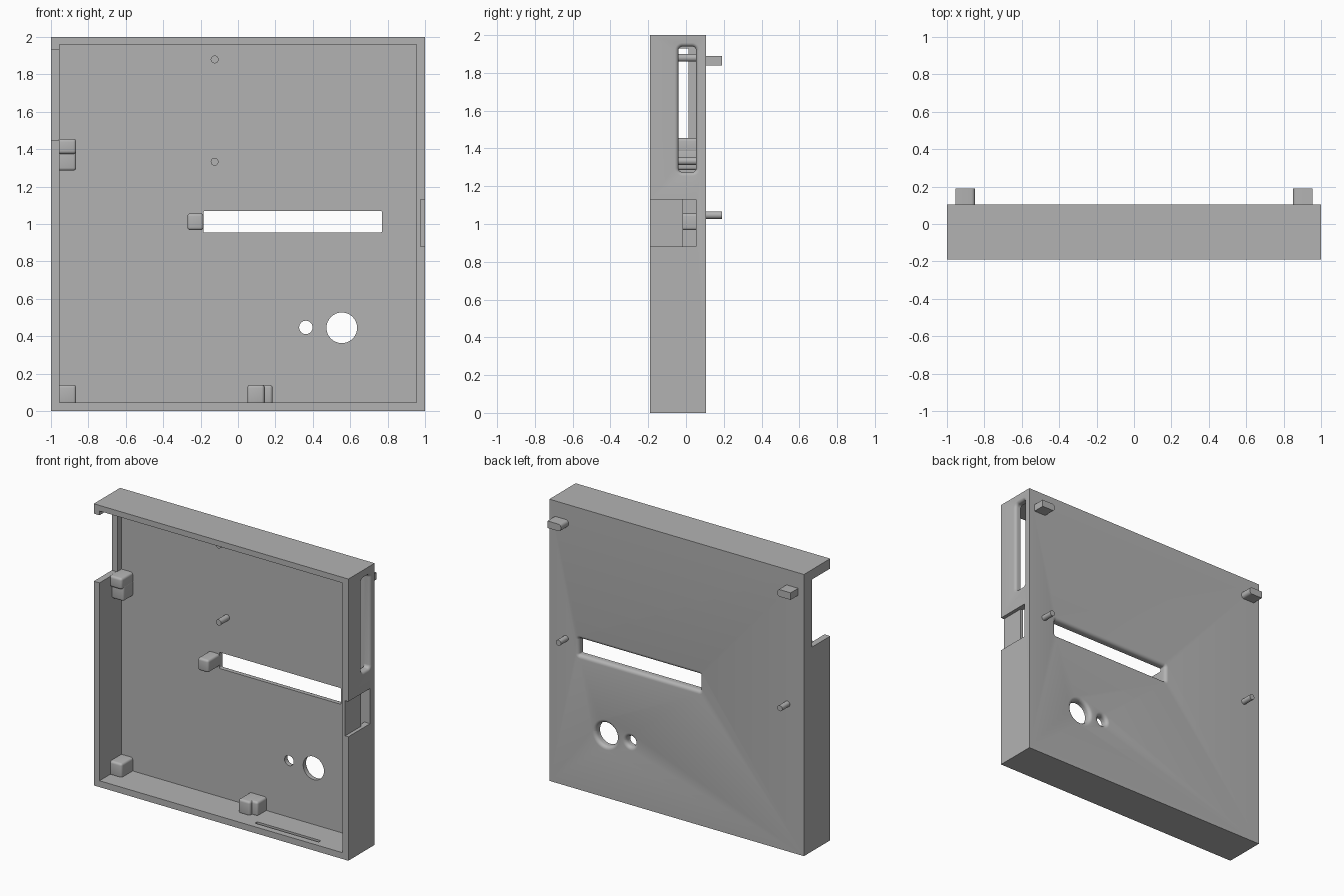
import bpy, bmesh, math
from mathutils import Vector

if "Cube" in bpy.data.objects:
    bpy.data.objects.remove(bpy.data.objects["Cube"], do_unlink=True)

grey = bpy.data.materials.new("plain grey")
grey.use_nodes = True
shade = (0.45, 0.45, 0.45, 1)
grey.diffuse_color = shade
grey.node_tree.nodes["Principled BSDF"].inputs["Base Color"].default_value = shade

FRONT, INNER, BACK, WALL = -0.19, 0.055, 0.105, 0.045


def finish(name, bm):
    bmesh.ops.recalc_face_normals(bm, faces=bm.faces)
    mesh = bpy.data.meshes.new(name)
    bm.to_mesh(mesh)
    bm.free()
    mesh.materials.append(grey)
    obj = bpy.data.objects.new(name, mesh)
    bpy.context.collection.objects.link(obj)
    return obj


def box(name, x, y, z, bevel=0, keep=None):
    """Box from three ranges; keep(edge midpoint) picks the rounded edges."""
    bm = bmesh.new()
    bmesh.ops.create_cube(bm, size=1)
    for v in bm.verts:
        v.co = Vector([a + (b - a) * (c + 0.5) for c, (a, b) in zip(v.co, (x, y, z))])
    if bevel:
        edges = [e for e in bm.edges
                 if keep is None or keep((e.verts[0].co + e.verts[1].co) / 2)]
        bmesh.ops.bevel(bm, geom=edges, offset=bevel, segments=4, profile=0.5, affect='EDGES')
    return finish(name, bm)


def rod(name, x, z, y0, y1, r):
    bm = bmesh.new()
    bmesh.ops.create_cone(bm, cap_ends=True, segments=24, radius1=r, radius2=r, depth=y1 - y0)
    for v in bm.verts:
        v.co = Vector((x + v.co.x, (y0 + y1) / 2 + v.co.z, z + v.co.y))
    return finish(name, bm)


def ring(w, h, r, steps=8):
    """Rounded rectangle outline; a circle when r is half of both sides."""
    pts = []
    for i, (sx, sy) in enumerate(((1, 1), (-1, 1), (-1, -1), (1, -1))):
        for k in range(steps + 1):
            a = math.pi / 2 * (i + k / (steps + 0.01))
            pts.append((sx * (w / 2 - r) + r * math.cos(a), sy * (h / 2 - r) + r * math.sin(a)))
    return pts


def flared_cutter(place, w, h, r, flare, depth):
    """Hole cutter whose mouth is rounded outward at the outer surface (depth 0)."""
    arc = [math.pi / 2 * k / 5 for k in range(6)]
    levels = [(-0.05, flare)]
    levels += [(flare * (1 - math.cos(a)), flare * (1 - math.sin(a))) for a in arc]
    levels.append((depth, 0))
    bm = bmesh.new()
    rings = [[bm.verts.new(place(u, v, d)) for u, v in ring(w + 2 * o, h + 2 * o, r + o)]
             for d, o in levels]
    for a, b in zip(rings, rings[1:]):
        for i in range(len(a)):
            j = (i + 1) % len(a)
            bm.faces.new((a[i], a[j], b[j], b[i]))
    bm.faces.new(rings[0])
    bm.faces.new(rings[-1])
    return finish("cutter", bm)


def cut(target, cutter):
    mod = target.modifiers.new("cut", 'BOOLEAN')
    mod.operation = 'DIFFERENCE'
    mod.solver = 'EXACT'
    mod.object = cutter
    bpy.context.view_layer.objects.active = target
    bpy.ops.object.modifier_apply(modifier=mod.name)
    bpy.data.objects.remove(cutter, do_unlink=True)


# Open-fronted tray
case = box("case_shell", (-1, 1), (FRONT, BACK), (0, 2))
inside = 1 - WALL
cut(case, box("cutter", (-inside, inside), (-0.5, INNER), (WALL, 1.96)))

# Back panel openings with rounded outer rims
for x, z, w, h, r in ((0.2925, 1.0125, 0.955, 0.115, 0.008),
                      (0.555, 0.445, 0.164, 0.164, 0.082),
                      (0.363, 0.447, 0.072, 0.072, 0.036)):
    cut(case, flared_cutter(lambda u, v, d: (x + u, BACK - d, z + v), w, h, r, 0.025, 0.1))

# Tall slot in the +x wall
cut(case, flared_cutter(lambda u, v, d: (1 - d, 0.007 + u, 1.607 + v),
                        0.094, 0.665, 0.022, 0.02, 0.1))

# Stepped window in the +x wall
cut(case, box("cutter", (0.975, 1.1), (-0.3, 0.054), (0.88, 1.13)))
cut(case, box("cutter", (0.9, 1.1), (-0.015, 0.054), (0.88, 1.13)))

# Notch in the -x wall and groove in the floor
cut(case, box("cutter", (-1.1, -0.94), (-0.3, 0.013), (1.45, 1.93)))
cut(case, box("cutter", (0.235, 0.735), (-0.145, -0.12), (0.02, 0.08)))

parts = []

# Rounded support blocks on the panel
FACE, ROOT = -0.07, INNER + 0.01
SIDE, FLOOR = -inside - 0.01, WALL - 0.01
blocks = (
    ("upper_side_block", (SIDE, -0.865), (-0.05, ROOT), (1.285, 1.40)),
    ("upper_side_ledge", (SIDE, -0.865), (FACE, ROOT), (1.375, 1.455)),
    ("corner_block", (SIDE, -0.865), (FACE, ROOT), (FLOOR, 0.14)),
    ("floor_block", (0.05, 0.142), (FACE, ROOT), (FLOOR, 0.14)),
    ("floor_block_step", (0.10, 0.185), (-0.045, ROOT), (FLOOR, 0.14)),
    ("slot_end_block", (-0.27, -0.185), (FACE, ROOT), (0.967, 1.057)),
)
for name, x, y, z in blocks:
    parts.append(box(name, x, y, z, 0.016, lambda m: m.y < INNER))

# Locating pins inside
for name, z in (("upper_pin", 1.88), ("lower_pin", 1.333)):
    parts.append(rod(name, -0.125, z, -0.04, ROOT, 0.021))

# Mounting lugs and pins on the back
for side, label in ((1, "left"), (-1, "right")):
    x = sorted((side * 0.85, side * 0.955))
    parts.append(box(label + "_lug", x, (BACK - 0.01, 0.19), (1.84, 1.89), 0.02,
                     lambda m: abs(m.x) < 0.87 and abs(m.z - 1.865) > 0.02))
    parts.append(rod(label + "_back_pin", side * 0.87, 1.047, BACK - 0.01, 0.19, 0.02))

# Smooth rounded surfaces, crisp corners
bpy.ops.object.select_all(action='DESELECT')
for obj in parts + [case]:
    obj.select_set(True)
bpy.context.view_layer.objects.active = case
bpy.ops.object.shade_smooth_by_angle(angle=math.radians(30))
